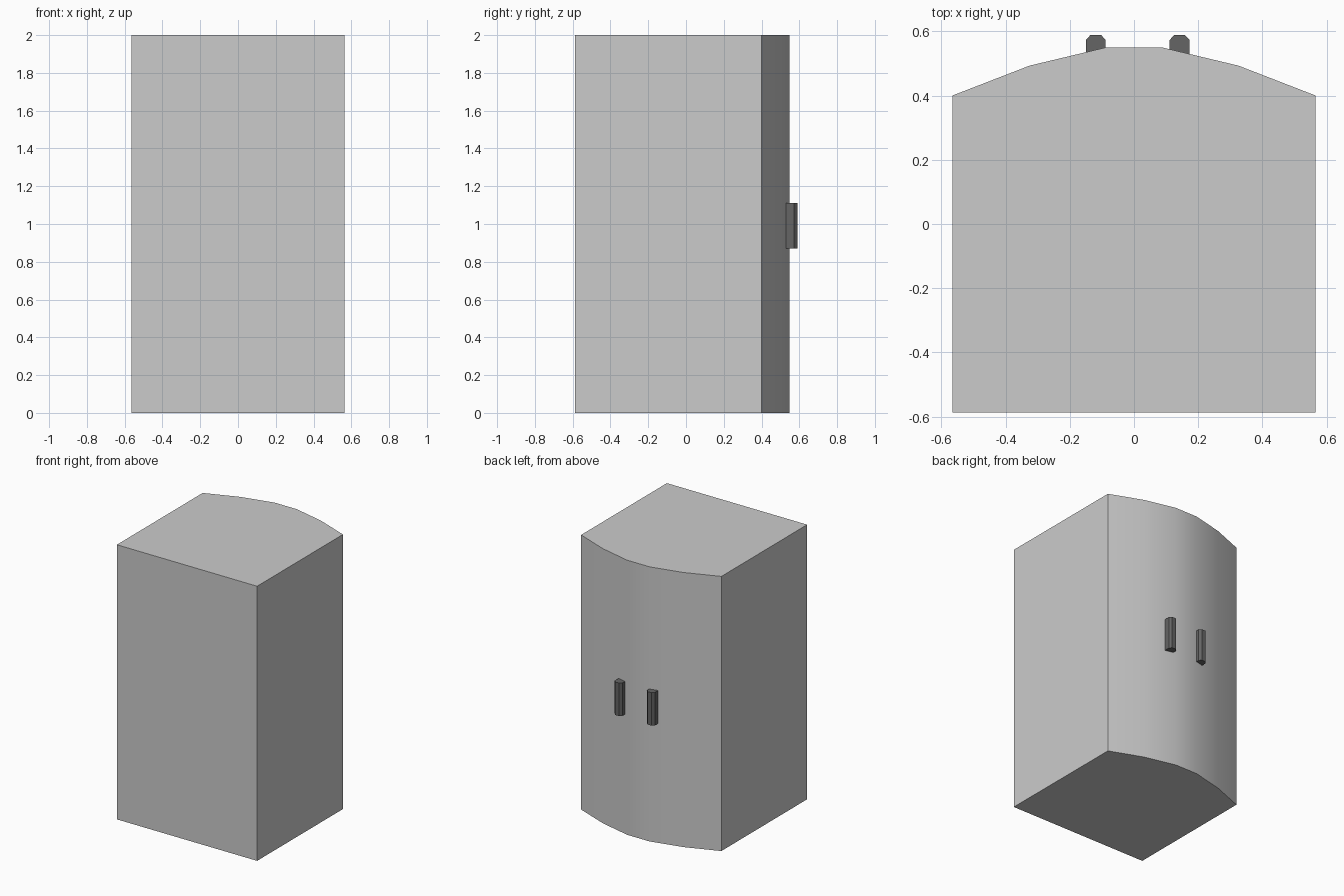
import bpy, bmesh

if "Cube" in bpy.data.objects:
    bpy.data.objects.remove(bpy.data.objects["Cube"])


def prism(name, profile, z0, z1):
    """Extrude a counter-clockwise plan profile from z0 up to z1."""
    bm = bmesh.new()
    face = bm.faces.new([bm.verts.new((x, y, z0)) for x, y in profile])
    ext = bmesh.ops.extrude_face_region(bm, geom=[face], use_keep_orig=True)
    top = [g for g in ext["geom"] if isinstance(g, bmesh.types.BMVert)]
    bmesh.ops.translate(bm, verts=top, vec=(0, 0, z1 - z0))
    bmesh.ops.recalc_face_normals(bm, faces=bm.faces[:])
    mesh = bpy.data.meshes.new(name)
    bm.to_mesh(mesh)
    bm.free()
    obj = bpy.data.objects.new(name, mesh)
    bpy.context.collection.objects.link(obj)
    return obj


# Cabinet body with bowed door side at +y
half = [(0.565, -0.587), (0.565, 0.40), (0.325, 0.493), (0.09, 0.549)]
body = prism("cabinet_body", half + [(-x, y) for x, y in reversed(half)], 0, 2)
bpy.context.view_layer.objects.active = body
body.select_set(True)
bpy.ops.object.shade_smooth_by_angle(angle=0.5236)
body.select_set(False)

# Dark door handles with chamfered outer edges
dark = bpy.data.materials.new("dark_handle")
dark.diffuse_color = (0.13, 0.13, 0.13, 1)
dark.use_nodes = True
dark.node_tree.nodes["Principled BSDF"].inputs["Base Color"].default_value = dark.diffuse_color
grip = [(0.031, 0.523), (0.031, 0.573), (0.016, 0.589)]
for side, cx in (("left", -0.119), ("right", 0.142)):
    outline = grip + [(-x, y) for x, y in reversed(grip)]
    handle = prism(f"{side}_handle", [(cx + x, y) for x, y in outline], 0.87, 1.11)
    handle.data.materials.append(dark)
